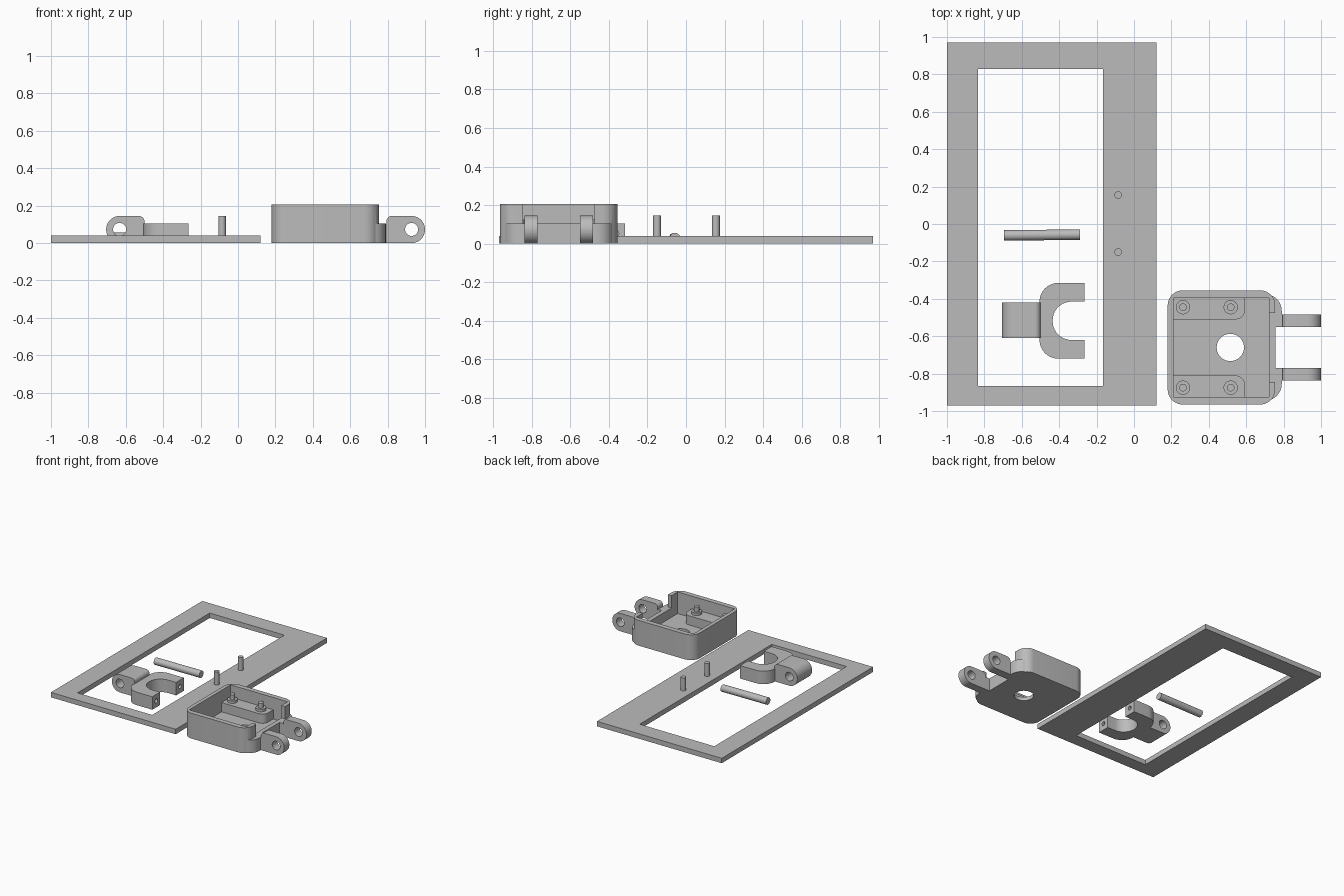
import bpy, bmesh, math
from mathutils import Vector

cube = bpy.data.objects.get("Cube")
if cube:
    bpy.data.objects.remove(cube, do_unlink=True)

grey = bpy.data.materials.new("plain grey")
grey.use_nodes = True
grey.diffuse_color = (0.5, 0.5, 0.5, 1)
grey.node_tree.nodes["Principled BSDF"].inputs["Base Color"].default_value = (0.5, 0.5, 0.5, 1)


def fillet(corners, steps=10):
    """Outline from (a, b) or (a, b, radius) right-angled corners."""
    out = []
    for i, c in enumerate(corners):
        p = Vector(c[:2])
        if len(c) == 2:
            out.append(p)
            continue
        r = c[2]
        u = (Vector(corners[i - 1][:2]) - p).normalized()
        v = (Vector(corners[(i + 1) % len(corners)][:2]) - p).normalized()
        centre = p + r * (u + v)
        for k in range(steps + 1):
            t = math.pi / 2 * k / steps
            out.append(centre - r * (v * math.cos(t) + u * math.sin(t)))
    return out


def rect(a0, a1, b0, b1, r=None):
    pts = [(a0, b0), (a1, b0), (a1, b1), (a0, b1)]
    return fillet([p + (r,) for p in pts] if r else pts)


def circle(a, b, r, n=32):
    return [Vector((a + r * math.cos(2 * math.pi * k / n), b + r * math.sin(2 * math.pi * k / n)))
            for k in range(n)]


def prism(name, outline, h0, h1, axis="z"):
    """Extrude an outline along an axis."""
    place = {"z": lambda a, b, h: (a, b, h),
             "y": lambda a, b, h: (a, h, b),
             "x": lambda a, b, h: (h, a, b)}[axis]
    bm = bmesh.new()
    low = [bm.verts.new(place(p.x, p.y, h0)) for p in outline]
    high = [bm.verts.new(place(p.x, p.y, h1)) for p in outline]
    bm.faces.new(low)
    bm.faces.new(high)
    for i in range(len(low)):
        j = (i + 1) % len(low)
        bm.faces.new((low[i], low[j], high[j], high[i]))
    bmesh.ops.recalc_face_normals(bm, faces=bm.faces)
    mesh = bpy.data.meshes.new(name)
    bm.to_mesh(mesh)
    bm.free()
    mesh.materials.append(grey)
    obj = bpy.data.objects.new(name, mesh)
    bpy.context.collection.objects.link(obj)
    return obj


def combine(obj, other, operation="DIFFERENCE"):
    bpy.ops.object.select_all(action="DESELECT")
    bpy.context.view_layer.objects.active = obj
    obj.select_set(True)
    mod = obj.modifiers.new("combine", "BOOLEAN")
    mod.operation, mod.object, mod.solver = operation, other, "EXACT"
    bpy.ops.object.modifier_apply(modifier=mod.name)
    bpy.data.objects.remove(other, do_unlink=True)


# Flat rectangular frame with two upright pins
frame = prism("frame_plate", rect(-1, 0.12, -0.97, 0.97), 0, 0.04)
combine(frame, prism("cutter", rect(-0.835, -0.165, -0.865, 0.83), -0.1, 0.1))
for y, side in ((0.155, "back"), (-0.15, "front")):
    prism(side + "_frame_pin", circle(-0.085, y, 0.02), 0.03, 0.145)

# Loose hinge rod
rod = prism("hinge_rod", circle(0, 0, 0.028, 24), -0.203, 0.203, "x")
rod.location = (-0.492, -0.059, 0.028)
rod.rotation_euler.z = math.radians(0.6)

# U-shaped yoke with drilled ends
yoke = prism("yoke", fillet([
    (-0.505, -0.72, 0.1), (-0.265, -0.72), (-0.265, -0.62), (-0.435, -0.62, 0.1),
    (-0.435, -0.415, 0.1), (-0.265, -0.415), (-0.265, -0.315), (-0.505, -0.315, 0.1)]), 0, 0.105)
for y in (-0.365, -0.67):
    combine(yoke, prism("cutter", circle(y, 0.053, 0.017, 16), -0.34, -0.2, "x"))

# Hinge knuckle behind the yoke
knuckle = prism("yoke_knuckle", fillet([
    (-0.705, 0, 0.072), (-0.48, 0), (-0.48, 0.1), (-0.5, 0.1),
    (-0.5, 0.145, 0.03), (-0.705, 0.145, 0.072)]), -0.61, -0.42, "y")
combine(knuckle, prism("cutter", circle(-0.633, 0.073, 0.035), -0.8, -0.2, "y"))

# Open housing with a lower lip on the hinge side
MID = -0.66
housing = prism("housing", rect(0.18, 0.755, MID - 0.305, MID + 0.305, 0.08), 0, 0.205)
lip = prism("lip", fillet([
    (0.6, MID - 0.285), (0.79, MID - 0.285, 0.09), (0.79, MID - 0.11), (0.757, MID - 0.11),
    (0.757, MID + 0.11), (0.79, MID + 0.11), (0.79, MID + 0.285, 0.09), (0.6, MID + 0.285)]), 0, 0.105)
combine(housing, lip, "UNION")
combine(housing, prism("cutter", rect(0.21, 0.722, MID - 0.265, MID + 0.265), 0.03, 0.3))
combine(housing, prism("cutter", rect(0.7, 0.85, MID - 0.185, MID + 0.185), 0.105, 0.3))
combine(housing, prism("cutter", circle(0.515, MID, 0.073, 40), -0.1, 0.1))

# Mirrored ledges, screw posts and hinge arms
for s, side in ((1, "back"), (-1, "front")):
    prism(side + "_ledge", fillet([
        (0.2, MID + s * 0.275), (0.2, MID + s * 0.15),
        (0.593, MID + s * 0.15, 0.05), (0.593, MID + s * 0.275)]), 0.02, 0.105)
    for x, end in ((0.262, "outer"), (0.517, "inner")):
        prism(f"{side}_{end}_boss", circle(x, MID + s * 0.215, 0.038), 0.1, 0.125)
        prism(f"{side}_{end}_post", circle(x, MID + s * 0.215, 0.02), 0.12, 0.165)
    arm = prism(side + "_hinge_arm", fillet([
        (0.74, 0), (1, 0, 0.072), (1, 0.145, 0.072),
        (0.793, 0.145, 0.03), (0.793, 0.1), (0.74, 0.1)]), MID + s * 0.11, MID + s * 0.177, "y")
    combine(arm, prism("cutter", circle(0.928, 0.073, 0.035), -1.2, -0.2, "y"))

# Smooth the round surfaces and keep edges crisp
bpy.ops.object.select_all(action="DESELECT")
for obj in bpy.context.collection.objects:
    if obj.type == "MESH" and grey.name in obj.data.materials:
        obj.select_set(True)
        bpy.context.view_layer.objects.active = obj
bpy.ops.object.shade_smooth_by_angle(angle=math.radians(30))
